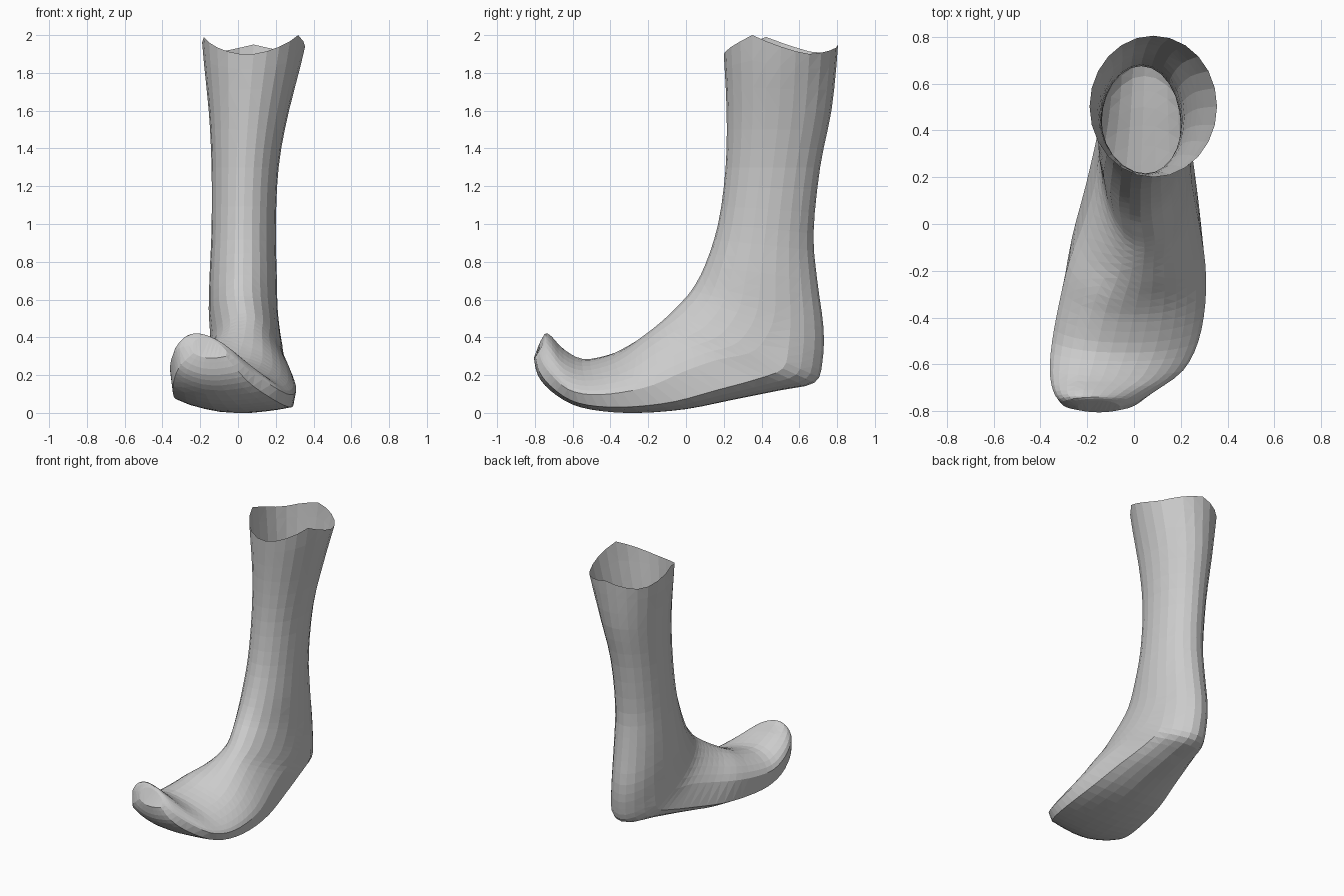
import bpy
import bmesh
import math

default_cube = bpy.data.objects.get("Cube")
if default_cube:
    bpy.data.objects.remove(default_cube, do_unlink=True)

# Stations swept from the cuff, round the heel, to the toe.
# front y, front z, back y, back z, min x, max x, sole flatness, roll
LEG = [
    (.20, 1.90, .805, 1.90, -.19, .355, 0, 0),
    (.215, 1.6, .77, 1.60, -.155, .27, 0, 0),
    (.21, 1.3, .71, 1.30, -.14, .215, 0, 0),
    (.17, 1.0, .675, .95, -.14, .20, 0, 0),
    (.10, .78, .695, .70, -.15, .205, 0, 0),
    (.03, .65, .728, .45, -.155, .21, 0, 0),
    (-.04, .57, .722, .27, -.15, .225, .2, 0),
]
FOOT = [
    (-.10, .51, .68, .16, -.15, .24, .5, 0),
    (-.17, .45, .50, .12, -.17, .25, .9, .05),
    (-.25, .39, .25, .07, -.22, .28, 1, .1),
    (-.33, .335, 0, .02, -.28, .305, 1, .18),
    (-.42, .29, -.25, 0, -.32, .305, 1, .2),
    (-.55, .265, -.45, .01, -.35, .275, 1, .22),
    (-.65, .31, -.60, .045, -.36, .21, 1, .3),
    (-.71, .38, -.72, .12, -.345, .09, 1, .35),
    (-.74, .405, -.785, .20, -.31, .01, 1, .35),
    (-.755, .39, -.805, .29, -.24, -.06, 1, .3),
]
# Half section of the foot: width share, share of the way from top to sole
FOOT_HALF = [(0, 0), (.2, .01), (.4, .04), (.58, .1), (.73, .18), (.86, .28),
             (.95, .38), (1, .48), (.95, .82), (.72, .9), (.5, .95), (.25, .99), (0, 1)]
HALF = len(FOOT_HALF) - 1
COLUMNS = 2 * HALF
STEPS = 3
# Cuff peaks: angle from the front in degrees, height
PEAKS = [(60, .10), (180, .05), (285, .09)]


def smooth_stations(rows):
    """Add in-between stations along a smooth curve through the given ones."""
    padded = [rows[0]] + rows + [rows[-1]]
    result = []
    for i in range(len(rows) - 1):
        quad = padded[i:i + 4]
        for step in range(STEPS):
            t = step / STEPS
            result.append([
                b + .5 * t * (c - a + t * (2 * a - 5 * b + 4 * c - d
                                           + t * (3 * (b - c) + d - a)))
                for a, b, c, d in zip(*quad)])
    result.append(list(rows[-1]))
    return result


def cuff_lift(angle):
    """Height of the wavy cuff at an angle round the leg."""
    return sum(h * max(0, 1 - abs(angle - peak) / 58) ** 1.3 for peak, h in PEAKS)


def section_point(row, column, fade):
    """One point of a station, blending an oval with the flat-soled section."""
    fy, fz, by, bz, x_min, x_max, flat, roll = row
    side = 1 if column <= HALF else -1
    index = column if column <= HALF else COLUMNS - column
    angle = math.pi * index / HALF
    foot_w, foot_s = FOOT_HALF[index]
    width = math.sin(angle) * (1 - flat) + foot_w * flat
    share = (1 - math.cos(angle)) / 2 * (1 - flat) + foot_s * flat
    offset = side * width * (x_max - x_min) / 2
    z = fz + (bz - fz) * share - roll * offset * (1.15 - share)
    z += fade * cuff_lift(360 * column / COLUMNS)
    return ((x_min + x_max) / 2 + offset, fy + (by - fy) * share, max(z, 0))


# Material
grey = bpy.data.materials.new("plain grey")
grey.use_nodes = True
colour = (.6, .6, .6, 1)
grey.diffuse_color = colour
grey.node_tree.nodes["Principled BSDF"].inputs["Base Color"].default_value = colour

# Boot shell, open at the cuff and closed at the toe
bm = bmesh.new()
rings = []
for number, row in enumerate(smooth_stations(LEG + FOOT)):
    fade = max(0, 1 - number / STEPS) ** 2
    rings.append([bm.verts.new(section_point(row, c, fade)) for c in range(COLUMNS)])
for upper, lower in zip(rings, rings[1:]):
    for c in range(COLUMNS):
        n = (c + 1) % COLUMNS
        bm.faces.new((upper[c], lower[c], lower[n], upper[n]))
bm.faces.new(rings[-1])
bmesh.ops.recalc_face_normals(bm, faces=bm.faces)

# Make sure the outside of the leg faces outward
bm.normal_update()
bm.faces.ensure_lookup_table()
if bm.faces[0].normal.y > 0:
    bmesh.ops.reverse_faces(bm, faces=bm.faces)
bmesh.ops.triangulate(bm, faces=bm.faces, quad_method='SHORT_EDGE')

mesh = bpy.data.meshes.new("boot_shell")
bm.to_mesh(mesh)
bm.free()
mesh.materials.append(grey)
boot = bpy.data.objects.new("boot_shell", mesh)
bpy.context.collection.objects.link(boot)
